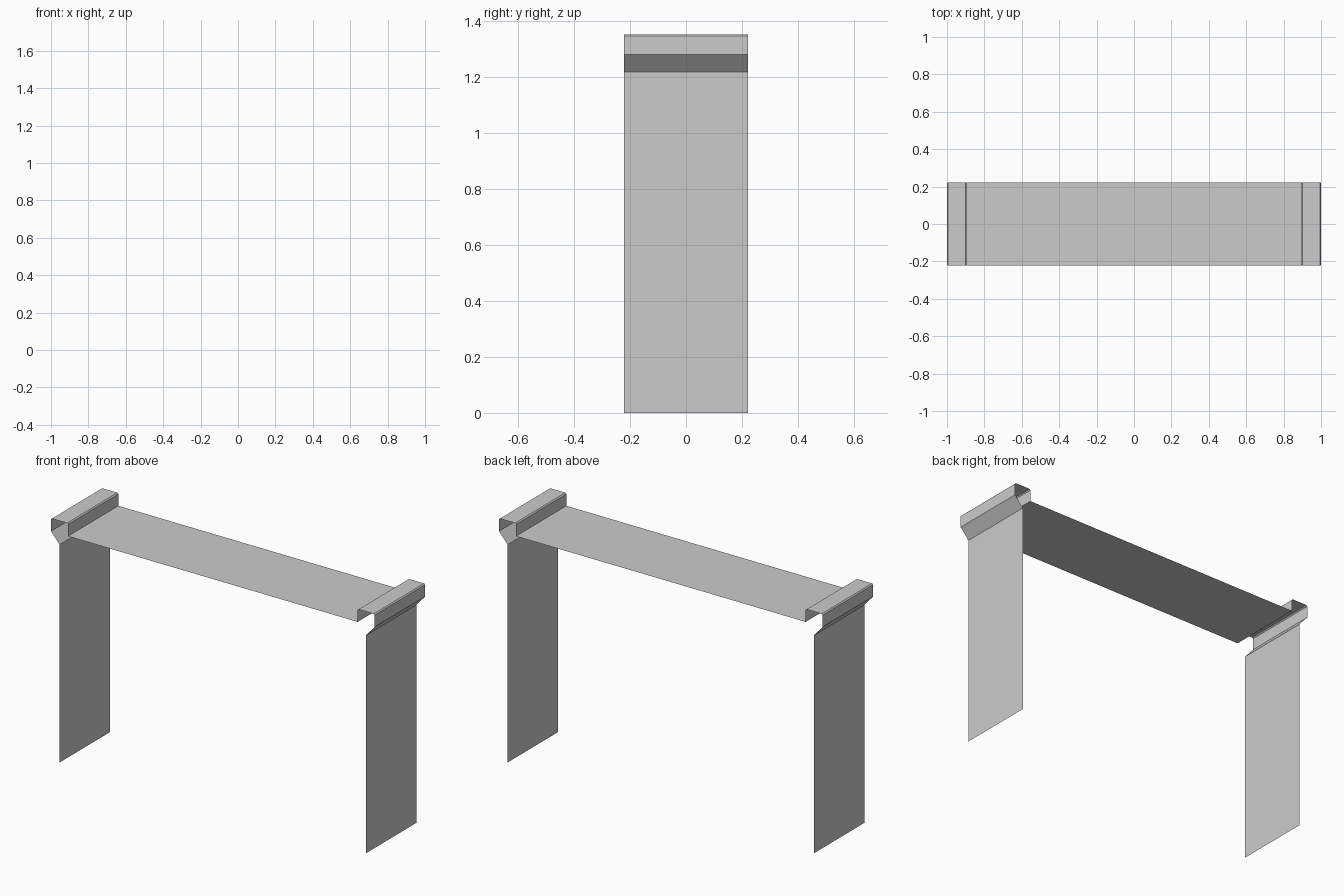
import bpy

if "Cube" in bpy.data.objects:
    bpy.data.objects.remove(bpy.data.objects["Cube"])

HALF_DEPTH = 0.222
C = 0.006  # small chamfer on the upper fold corners


def folded_sheet(name, profile):
    """Extrude an open x-z profile along y as a thin folded sheet."""
    n = len(profile)
    verts = [(x, y, z) for y in (-HALF_DEPTH, HALF_DEPTH) for x, z in profile]
    faces = [(i, i + 1, n + i + 1, n + i) for i in range(n - 1)]
    mesh = bpy.data.meshes.new(name)
    mesh.from_pydata(verts, [], faces)
    obj = bpy.data.objects.new(name, mesh)
    bpy.context.collection.objects.link(obj)
    return obj


# Flat table top between the raised end rims
folded_sheet("table_top", [(0.895, 1.278), (-0.895, 1.278)])

for side, s in (("left", -1), ("right", 1)):
    # Raised rim: inner wall, cap, outer wall, slanted return to the leg
    rim = [(0.895, 1.278), (0.895, 1.35 - C), (0.895 + C, 1.35),
           (1 - C, 1.35), (1, 1.35 - C), (1, 1.278), (0.947, 1.217)]
    pts = [(s * x, z) for x, z in rim]
    folded_sheet(side + "_rim", pts if s > 0 else pts[::-1])

    # Upright leg panel
    leg = [(s * 0.947, 1.217), (s * 0.947, 0)]
    folded_sheet(side + "_leg", leg if s > 0 else leg[::-1])
